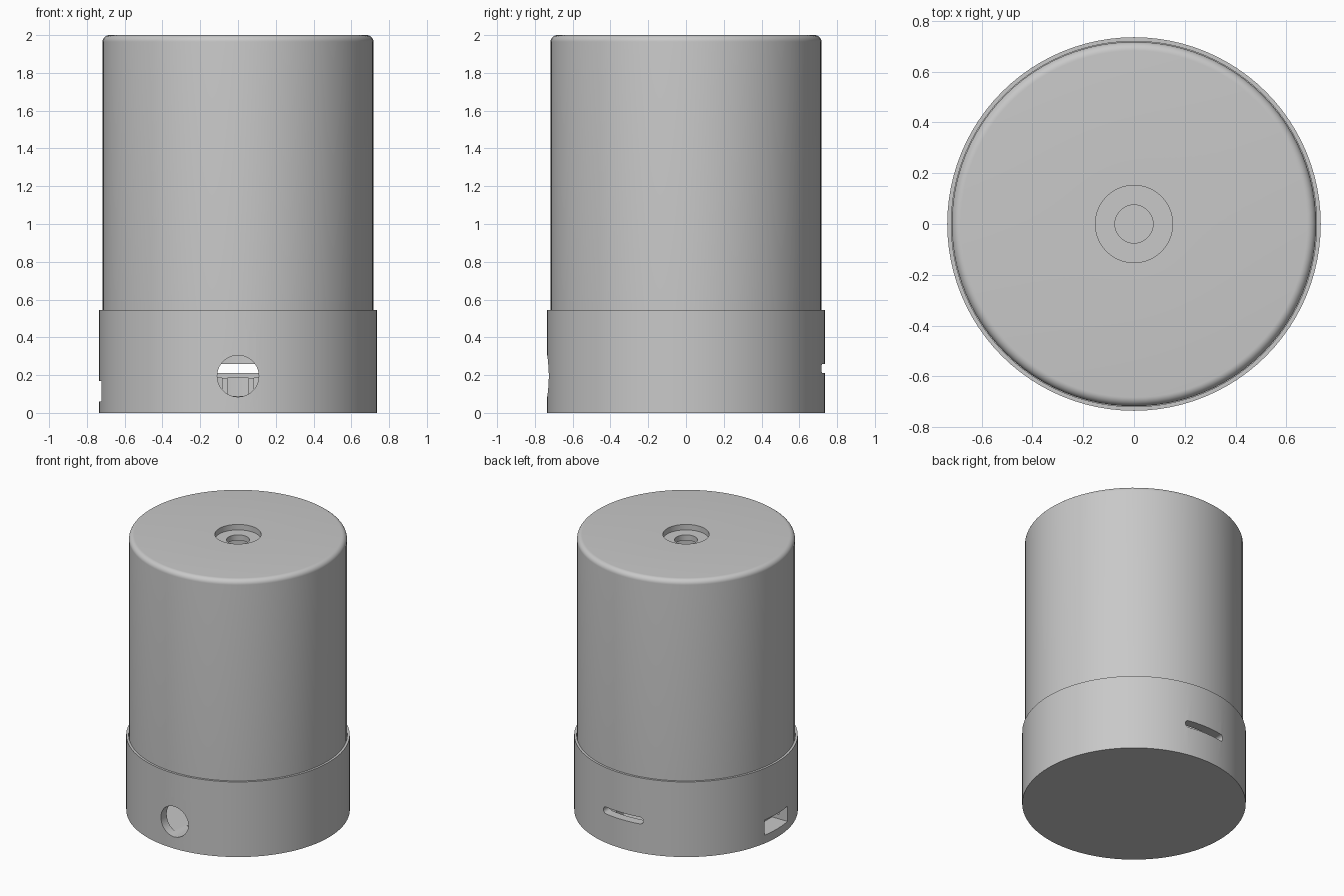
import bpy, bmesh, math
from mathutils import Matrix

if "Cube" in bpy.data.objects:
    bpy.data.objects.remove(bpy.data.objects["Cube"], do_unlink=True)

SEGMENTS = 96

grey = bpy.data.materials.new("plain_grey")
grey.use_nodes = True
colour = (0.58, 0.58, 0.58, 1)
grey.diffuse_color = colour
grey.node_tree.nodes["Principled BSDF"].inputs["Base Color"].default_value = colour


def make_object(name, bm):
    bmesh.ops.recalc_face_normals(bm, faces=bm.faces)
    mesh = bpy.data.meshes.new(name)
    bm.to_mesh(mesh)
    bm.free()
    mesh.materials.append(grey)
    obj = bpy.data.objects.new(name, mesh)
    bpy.context.collection.objects.link(obj)
    return obj


def revolve(name, profile):
    """Spin a list of (radius, z) points about z; radius 0 closes at the axis."""
    bm = bmesh.new()
    verts = [bm.verts.new((r, 0, z)) for r, z in profile]
    pairs = list(zip(verts, verts[1:]))
    if profile[0][0] > 0:
        pairs.append((verts[-1], verts[0]))
    edges = [bm.edges.new(p) for p in pairs]
    bmesh.ops.spin(bm, geom=verts + edges, axis=(0, 0, 1), cent=(0, 0, 0),
                   angle=math.tau, steps=SEGMENTS, use_duplicate=False)
    bmesh.ops.remove_doubles(bm, verts=bm.verts, dist=0.0001)
    return make_object(name, bm)


def box(name, centre, size, rounding=0):
    """Box, optionally with the edges along y rounded."""
    bm = bmesh.new()
    bmesh.ops.create_cube(bm, size=1)
    bmesh.ops.scale(bm, vec=size, verts=bm.verts)
    if rounding:
        along_y = [e for e in bm.edges
                   if abs(e.verts[0].co.y - e.verts[1].co.y) > size[1] / 2]
        bmesh.ops.bevel(bm, geom=along_y, offset=rounding, segments=6,
                        profile=0.5, affect='EDGES')
    bmesh.ops.translate(bm, vec=centre, verts=bm.verts)
    return make_object(name, bm)


def cut(target, cutter):
    mod = target.modifiers.new("opening", 'BOOLEAN')
    mod.operation = 'DIFFERENCE'
    mod.solver = 'EXACT'
    mod.object = cutter
    select(target)
    bpy.ops.object.modifier_apply(modifier=mod.name)
    bpy.data.objects.remove(cutter, do_unlink=True)


def select(obj):
    bpy.ops.object.select_all(action='DESELECT')
    obj.select_set(True)
    bpy.context.view_layer.objects.active = obj


def smooth(obj):
    select(obj)
    bpy.ops.object.shade_smooth_by_angle(angle=math.radians(30))


# Base cup with a thick floor and a rebate that holds the cover
base = revolve("base_cup", [
    (0, 0), (0.735, 0), (0.735, 0.545), (0.719, 0.545),
    (0.719, 0.45), (0.67, 0.45), (0.67, 0.09), (0, 0.09)])

# Round opening at the front
bm = bmesh.new()
bmesh.ops.create_cone(bm, cap_ends=True, segments=48, radius1=0.11, radius2=0.11,
                      depth=0.4,
                      matrix=Matrix.Translation((0, -0.75, 0.195))
                      @ Matrix.Rotation(math.pi / 2, 4, 'X'))
cut(base, make_object("round_cutter", bm))

# Rounded slot at the back and rectangular window on the side
cut(base, box("slot_cutter", (0, 0.75, 0.235), (0.32, 0.4, 0.05), 0.024))
cut(base, box("window_cutter", (-0.75, 0, 0.115), (0.3, 0.26, 0.11)))
smooth(base)

# Hollow cover with a rounded top rim and a stepped hole in the middle
R, RIM, TOP = 0.717, 0.035, 2.0
rim = [(R - RIM + RIM * math.cos(a), TOP - RIM + RIM * math.sin(a))
       for a in (math.pi / 2 * i / 8 for i in range(9))]
cover = revolve("cover", [(0.66, 0.45), (R, 0.45)] + rim + [
    (0.152, TOP), (0.152, 1.96), (0.075, 1.96), (0.075, 1.92), (0.66, 1.92)])
smooth(cover)

# Inner supports seen through the openings
for side, x in (("right", -0.07), ("left", 0.07)):
    box(side + "_inner_post", (x, -0.42, 0.13), (0.03, 0.06, 0.11))
box("inner_shelf", (0, 0.54, 0.1975), (0.4, 0.1, 0.025))
for side, x in (("right", -0.17), ("left", 0.17)):
    box(side + "_shelf_leg", (x, 0.54, 0.135), (0.04, 0.08, 0.11))
